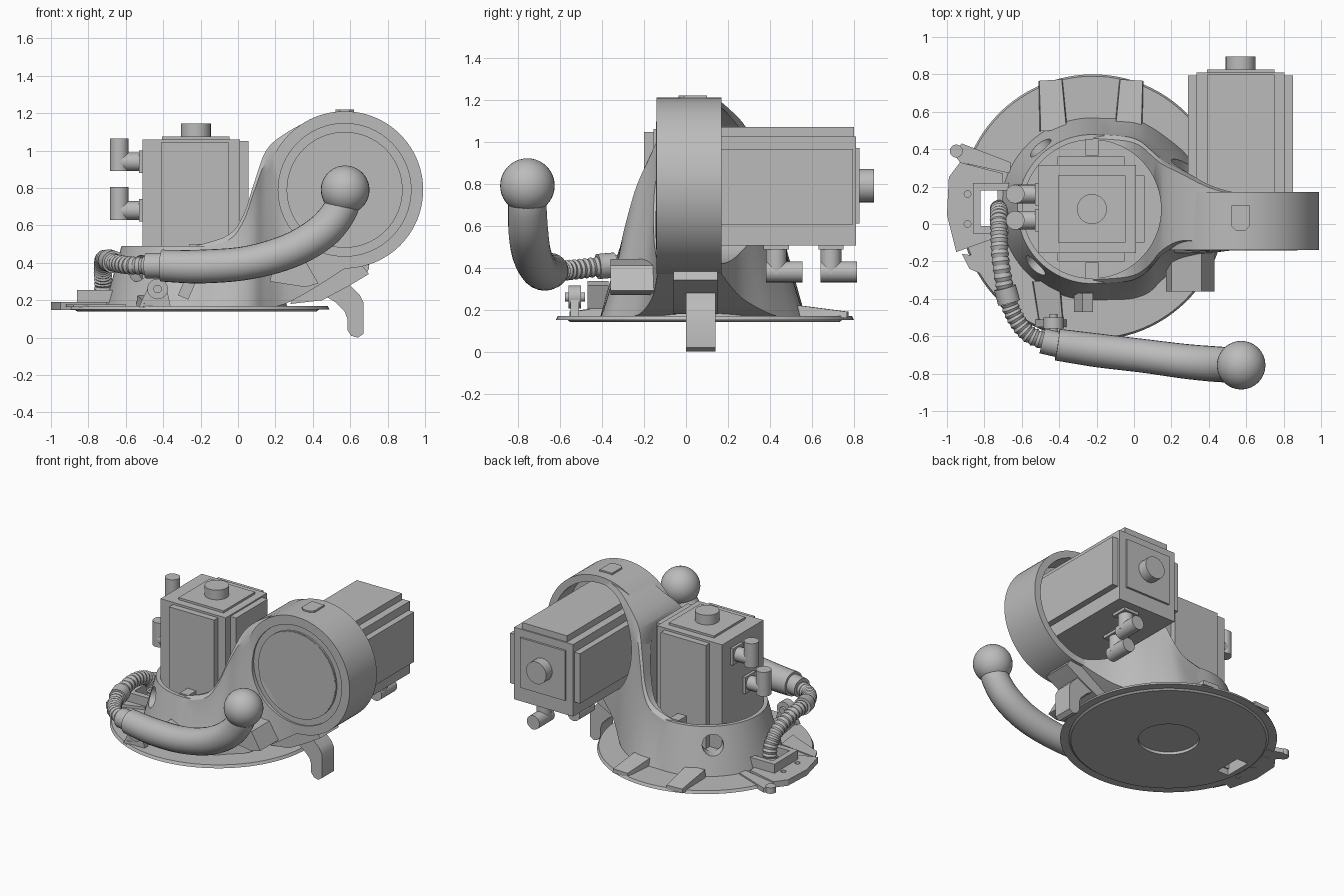
import bpy, bmesh
from math import pi, cos, sin
from mathutils import Vector, Matrix

if "Cube" in bpy.data.objects:
    bpy.data.objects.remove(bpy.data.objects["Cube"])

grey = bpy.data.materials.new("machine_grey")
grey.use_nodes = True
grey.diffuse_color = (0.5, 0.5, 0.5, 1)
grey.node_tree.nodes["Principled BSDF"].inputs["Base Color"].default_value = (0.5, 0.5, 0.5, 1)
parts = []


def finish(name, bm, matrix=None):
    if matrix:
        bmesh.ops.transform(bm, matrix=matrix, verts=bm.verts)
    bmesh.ops.recalc_face_normals(bm, faces=bm.faces)
    mesh = bpy.data.meshes.new(name)
    bm.to_mesh(mesh)
    bm.free()
    mesh.materials.append(grey)
    obj = bpy.data.objects.new(name, mesh)
    bpy.context.scene.collection.objects.link(obj)
    parts.append(obj)
    return obj


def box(name, lo, hi, matrix=None):
    bm = bmesh.new()
    bmesh.ops.create_cube(bm, size=1)
    for v in bm.verts:
        v.co = [(a + b) / 2 + c * (b - a) for a, b, c in zip(lo, hi, v.co)]
    return finish(name, bm, matrix)


def cyl(name, start, end, r1, r2=None, n=32, matrix=None):
    a, b = Vector(start), Vector(end)
    bm = bmesh.new()
    bmesh.ops.create_cone(bm, cap_ends=True, segments=n, radius1=r1,
                          radius2=r1 if r2 is None else r2, depth=(b - a).length)
    spin = (b - a).to_track_quat('Z', 'Y').to_matrix().to_4x4()
    bmesh.ops.transform(bm, matrix=Matrix.Translation((a + b) / 2) @ spin, verts=bm.verts)
    return finish(name, bm, matrix)


def skin(name, rings):
    bm = bmesh.new()
    rows = [[bm.verts.new(p) for p in ring] for ring in rings]
    n = len(rows[0])
    for a, b in zip(rows, rows[1:]):
        for i in range(n):
            j = (i + 1) % n
            bm.faces.new((a[i], a[j], b[j], b[i]))
    bm.faces.new(rows[0])
    bm.faces.new(rows[-1])
    return finish(name, bm)


def prism(name, outline, low, high, axis="z"):
    def place(p, h):
        return (p[0], p[1], h) if axis == "z" else (p[0], h, p[1])
    return skin(name, [[place(p, h) for p in outline] for h in (low, high)])


def smooth_path(keys, steps):
    """Catmull-Rom interpolation of equal-length tuples."""
    k = [keys[0]] + list(keys) + [keys[-1]]
    out = []
    for s in range(1, len(k) - 2):
        for i in range(steps):
            t = i / steps
            out.append([0.5 * (2 * b + (c - a) * t + (2 * a - 5 * b + 4 * c - d) * t ** 2
                               + (3 * b - a - 3 * c + d) * t ** 3)
                        for a, b, c, d in zip(k[s - 1], k[s], k[s + 1], k[s + 2])])
    return out + [list(keys[-1])]


def tube(name, keys, steps, ridge=0, n=24):
    """Sweep a circle along (x, y, z, radius) keys, optionally ridged."""
    path = smooth_path(keys, steps)
    pts = [Vector(p[:3]) for p in path]
    rings, side = [], Vector((0, 0, 1))
    for i, p in enumerate(pts):
        t = (pts[min(i + 1, len(pts) - 1)] - pts[max(i - 1, 0)]).normalized()
        side = (side - t * side.dot(t)).normalized()
        other = t.cross(side)
        r = path[i][3] + ridge * (i % 2)
        rings.append([p + r * (cos(2 * pi * j / n) * side + sin(2 * pi * j / n) * other)
                      for j in range(n)])
    return skin(name, rings)


def boolean(obj, tool, operation="DIFFERENCE"):
    mod = obj.modifiers.new("cut", "BOOLEAN")
    mod.operation, mod.object, mod.solver = operation, tool, "EXACT"
    deps = bpy.context.evaluated_depsgraph_get()
    mesh = bpy.data.meshes.new_from_object(obj.evaluated_get(deps))
    obj.modifiers.clear()
    obj.data = mesh
    parts.remove(tool)
    bpy.data.objects.remove(tool)


# Housing: conical cup flowing into an upright ring
CX, CY, RX, RZ = -0.225, 0.08, 0.57, 0.79
housing = cyl("housing", (CX, CY, 0.16), (CX, CY, 0.49), 0.49, 0.398, 96)
sections = [  # x, bottom, top, centre y, lower half width, upper half width
    (-.22, .163, .492, .08, .488, .398), (-.05, .163, .55, .08, .485, .385),
    (.03, .163, .66, .08, .47, .36), (.09, .163, .84, .08, .44, .31),
    (.15, .165, 1.0, .09, .39, .25), (.25, .18, 1.09, .09, .31, .2),
    (.4, .26, 1.165, .05, .21, .165), (.58, .375, 1.205, .015, .15, .15)]
rings = []
for x, zb, zt, yc, wb, wt in smooth_path(sections, 5):
    half = []
    for i in range(15):
        s = i / 14
        w = wt + (wb - wt) * (1 - s) ** 1.3
        half.append((w, zb + (zt - zb) * s))
    half[-1] = (half[-1][0] - 0.02, zt)
    rings.append([(x, yc + w, z) for w, z in half] + [(x, yc - w, z) for w, z in reversed(half)])
boolean(housing, skin("neck", rings), "UNION")
ring = cyl("ring", (RX, -.14, RZ), (RX, .17, RZ), .42, n=96)
boolean(housing, ring, "UNION")
boolean(housing, cyl("cup_cut", (CX, CY, .3), (CX, CY, 1.6), .37, n=96))
boolean(housing, cyl("back_cut", (RX, .0, RZ), (RX, .9, RZ), .37, n=96))
groove = cyl("groove_cut", (RX, -.2, RZ), (RX, -.128, RZ), .355, n=64)
boolean(groove, cyl("groove_core", (RX, -.3, RZ), (RX, .1, RZ), .31, n=64))
boolean(housing, groove)
for angle in (130, 225):  # access windows low on the cup
    a = angle * pi / 180
    out = Vector((cos(a), sin(a), 0))
    c = Vector((CX, CY, .37))
    boolean(housing, cyl("window_cut", c + out * .3, c + out * .7, .07))
cyl("ring_face", (RX, -.138, RZ), (RX, -.142, RZ), .305, n=64)
tab = [(.52, .1), (.52, -.01), (.545, -.035), (.595, -.035), (.62, -.01), (.62, .1)]
prism("top_tab", tab, 1.19, 1.22)
for sy in (-1, 1):
    box("cup_key", (-.26, CY + sy * .33 - .045, .3), (-.19, CY + sy * .33 + .045, .5))

# Base flange with central recess and cable slot
base = cyl("base_flange", (-.22, .09, .15), (-.22, .09, .17), .71, .7, 96)
boolean(base, cyl("lower_flange", (-.22, .09, .14), (-.22, .09, .155), .64, .66, 96), "UNION")
boolean(base, cyl("recess_cut", (-.22, .09, .1), (-.22, .09, .162), .2, n=48))
boolean(base, box("slot_cut", (-.82, -.02, 0), (-.73, .18, .5)))
plate = prism("cable_plate", [(-.95, -.15), (-.7, -.06), (-.7, .27), (-.93, .33), (-.99, .25),
                              (-1, .05)], .147, .19)
boolean(plate, box("slot_cut", (-.82, -.02, 0), (-.73, .18, .5)))
for y in (0, .16):
    boolean(plate, cyl("hole_cut", (-.89, y, .1), (-.89, y, .3), .018, n=16))
box("bracket_bar", (-.86, -.05, .185), (-.82, .22, .255))
for y in (-.05, .18):
    box("bracket_arm", (-.83, y, .185), (-.66, y + .04, .255))
prism("plate_tail", [(-.97, .38), (-.92, .43), (-.66, .33), (-.66, .27), (-.93, .33)], .147, .18)
cyl("tail_eye", (-.95, .39, .147), (-.95, .39, .19), .035, n=16)


# Sloped mounting pads with bolts
def pad(x, y, near, far, turn):
    m = Matrix.Translation((x, y, 0)) @ Matrix.Rotation(turn, 4, "Z")
    bm = bmesh.new()
    low = [(-.075, near), (.075, near), (.065, far), (-.065, far)]
    verts = [bm.verts.new((a, b, .16)) for a, b in low]
    verts += [bm.verts.new((a * .92, b, .225 if b == near else .19)) for a, b in low]
    bmesh.ops.convex_hull(bm, input=verts)
    finish("mount_pad", bm, m)
    for k in (.4, .75):
        d = near + (far - near) * k
        cyl("pad_bolt", (.02, d, .18), (.02, d, .222 - .035 * k), .016, n=12, matrix=m)


pad(-.43, .5, 0, .27, .06)
pad(-.03, .5, 0, .27, -.06)
pad(-.47, -.3, 0, .25, pi + .12)
prism("flange_rib", [(-.92, -.16), (-.88, -.24), (-.6, -.36), (-.62, -.2)], .165, .178)

# Motors: core, side covers, connector and elbow sockets
def motor(prefix, matrix, length):
    def b(part, lo, hi):
        box(prefix + part, lo, hi, matrix)

    def c(part, p, q, r):
        cyl(prefix + part, p, q, r, n=24, matrix=matrix)
    b("_core", (-.285, -.235, -length), (.235, .235, 0))
    for sy in (-1, 1):
        lo, hi = sorted((sy * .23, sy * .28))
        b("_side_cover", (-.185, lo, -length), (.175, hi, -.015))
    b("_rear_cover", (.23, -.18, -length), (.28, .18, -.01))
    b("_cap", (-.18, -.18, 0), (.18, .18, .015))
    c("_connector", (0, 0, 0), (0, 0, .085), .08)
    for y, z in ((.08, -.12), (-.06, -.38)):
        b("_socket_flange", (-.305, y - .06, z - .06), (-.28, y + .06, z + .06))
        c("_socket_stem", (-.29, y, z), (-.42, y, z), .05)
        c("_socket_end", (-.41, y, z - .05), (-.41, y, z + .125), .05)


motor("lower_motor", Matrix.Translation((CX, CY, 1.06)), .76)
turn = Matrix(((0, 1, 0, 0), (0, 0, 1, 0), (1, 0, 0, 0), (0, 0, 0, 1)))
motor("upper_motor", Matrix.Translation((RX, .81, RZ)) @ turn, .8)

# Hook and stop block under the ring
hook = [(.42, .25), (.52, .19), (.57, .14), (.585, .1), (.585, .04), (.605, .01), (.64, 0),
        (.67, .02), (.67, .19), (.65, .23), (.59, .29), (.63, .38), (.45, .4)]
prism("hook", hook, 0, .14, "y")
prism("hook_root", [(.28, .18), (.45, .2), (.6, .28), (.7, .34), (.66, .39), (.4, .42)],
      -.06, .15, "y")
stop = prism("stop_block", [(.17, .3), (.36, .27), (.43, .29), (.36, .41), (.2, .44)],
             -.36, -.1, "y")

# Cable arm with ball end
tube("cable_arm", [(-.41, -.645, .385, .085), (-.2, -.675, .38, .09), (.05, -.705, .4, .09),
                   (.28, -.735, .465, .093), (.45, -.75, .565, .095),
                   (.545, -.755, .68, .092), (.575, -.755, .78, .09)], 8)
bm = bmesh.new()
bmesh.ops.create_uvsphere(bm, u_segments=32, v_segments=20, radius=.13)
finish("ball_end", bm, Matrix.Translation((.573, -.755, .79)))
cyl("arm_collar", (-.49, -.625, .385), (-.39, -.648, .385), .068)
tube("ridged_hose", [(-.44, -.635, .385, .042), (-.56, -.59, .385, .042),
                     (-.64, -.49, .395, .042), (-.685, -.36, .41, .042),
                     (-.715, -.18, .42, .042), (-.722, -.02, .38, .042),
                     (-.722, .06, .3, .042), (-.722, .08, .19, .042)], 9, .007, 20)
cyl("hose_clamp", (-.668, -.42, .405), (-.69, -.34, .412), .06)
cyl("arm_lug", (-.43, -.56, .26), (-.43, -.5, .26), .055, n=24)
cyl("lug_pin", (-.43, -.575, .26), (-.43, -.48, .26), .022, n=16)
prism("lug_foot", [(-.53, .165), (-.36, .165), (-.385, .28), (-.475, .28)], -.55, -.51, "y")
box("arm_strap", (-.03, -.05, -.06), (.03, .05, .06),
    Matrix.Translation((-.27, -.42, .27)) @ Matrix.Rotation(.4, 4, "Y"))

# Smooth curved surfaces, keep edges crisp
for o in bpy.context.view_layer.objects:
    o.select_set(o in parts)
bpy.context.view_layer.objects.active = housing
bpy.ops.object.shade_smooth_by_angle(angle=pi / 6)
